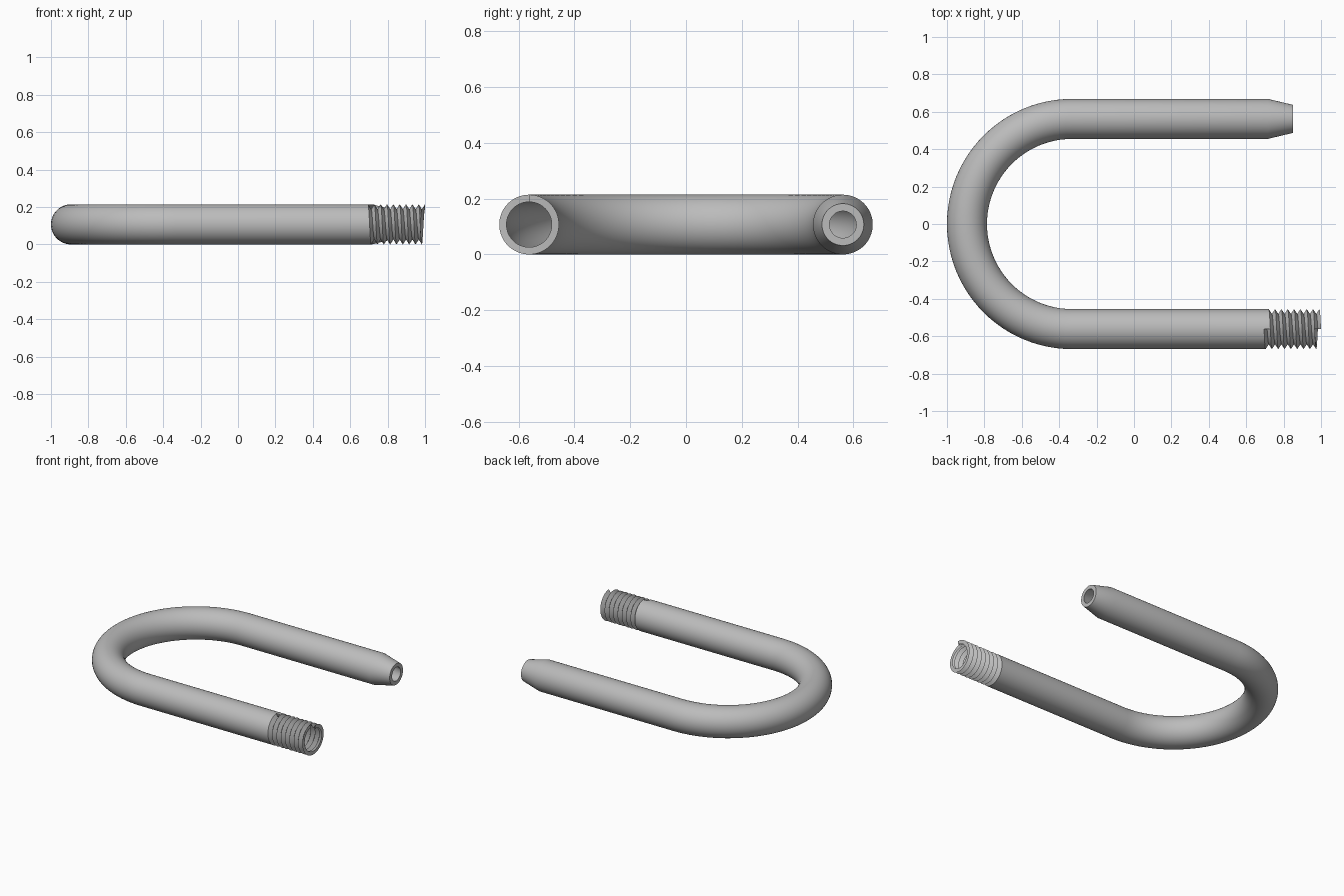
import bpy, bmesh
from math import sin, cos, pi, radians
from mathutils import Vector

if "Cube" in bpy.data.objects:
    bpy.data.objects.remove(bpy.data.objects["Cube"])

R, BORE = 0.107, 0.081          # outer and inner tube radius
BEND = 0.562                    # bend radius along the centre line
BEND_X = -1 + BEND + R          # centre of the bend
SIDES = 64
COLLAR_X, THREAD_X, END_X = 0.685, 0.695, 1.0
TURNS = 8
PITCH = (END_X - THREAD_X) / (TURNS + 1)

steel = bpy.data.materials.new("steel_grey")
steel.use_nodes = True
steel.diffuse_color = (0.5, 0.5, 0.5, 1)
steel.node_tree.nodes["Principled BSDF"].inputs["Base Color"].default_value = (0.5, 0.5, 0.5, 1)


def finish(bm, name):
    mesh = bpy.data.meshes.new(name)
    bm.to_mesh(mesh)
    bm.free()
    mesh.materials.append(steel)
    obj = bpy.data.objects.new(name, mesh)
    bpy.context.collection.objects.link(obj)
    bpy.ops.object.select_all(action='DESELECT')
    obj.select_set(True)
    bpy.context.view_layer.objects.active = obj
    bpy.ops.object.shade_smooth_by_angle(angle=radians(30))
    return obj


# Hollow bent tube with a tapered tip: rings run along the outside, then back inside
def ring(bm, phi, x, r):
    n = Vector((cos(phi), sin(phi), 0))
    centre = n * BEND + Vector((x, 0, R))
    return [bm.verts.new(centre + r * (n * cos(a) + Vector((0, 0, sin(a)))))
            for a in (2 * pi * i / SIDES for i in range(SIDES))]


bend = [-pi / 2 - pi * i / 48 for i in range(49)]


def wall(radius, tip_radius):
    return ([(bend[0], COLLAR_X, radius)] + [(phi, BEND_X, radius) for phi in bend]
            + [(bend[-1], 0.715, radius), (bend[-1], 0.85, tip_radius)])


bm = bmesh.new()
rings = [ring(bm, *s) for s in wall(R, 0.075) + wall(BORE, 0.048)[::-1]]
for a, b in zip(rings, rings[1:] + rings[:1]):
    for i in range(SIDES):
        j = (i + 1) % SIDES
        bm.faces.new((a[i], a[j], b[j], b[i]))
bmesh.ops.recalc_face_normals(bm, faces=bm.faces[:])
finish(bm, "bent_tube")


# Helical strips share one start angle at the top of the threaded leg
def helix_point(step, x, r):
    u = 2 * pi * step / SIDES
    return Vector((x, -BEND - r * sin(u), R + r * cos(u)))


def strip(name, steps, profile, inward=False):
    bm = bmesh.new()
    rows = [[bm.verts.new(helix_point(s, x, r)) for x, r in profile(s)] for s in steps]
    for a, b in zip(rows, rows[1:]):
        for k in range(len(a) - 1):
            quad = (a[k], b[k], b[k + 1], a[k + 1])
            bm.faces.new(quad[::-1] if inward else quad)
    return finish(bm, name)


def lead(step):
    return THREAD_X + PITCH * step / SIDES


LAST = TURNS * SIDES
# Collar between the tube and the first groove
strip("thread_collar", range(SIDES + 1), lambda s: [(COLLAR_X, R), (lead(s), R)])
# V-shaped thread sheet
strip("thread", range(LAST + 1),
      lambda s: [(lead(s), R), (lead(s) + PITCH / 2, BORE), (lead(s) + PITCH, R)], inward=True)
# Spiral end face of the thread
strip("thread_end", range(LAST - SIDES, LAST + 1),
      lambda s: [(lead(s) + PITCH, R), (lead(s) + PITCH, BORE)])
